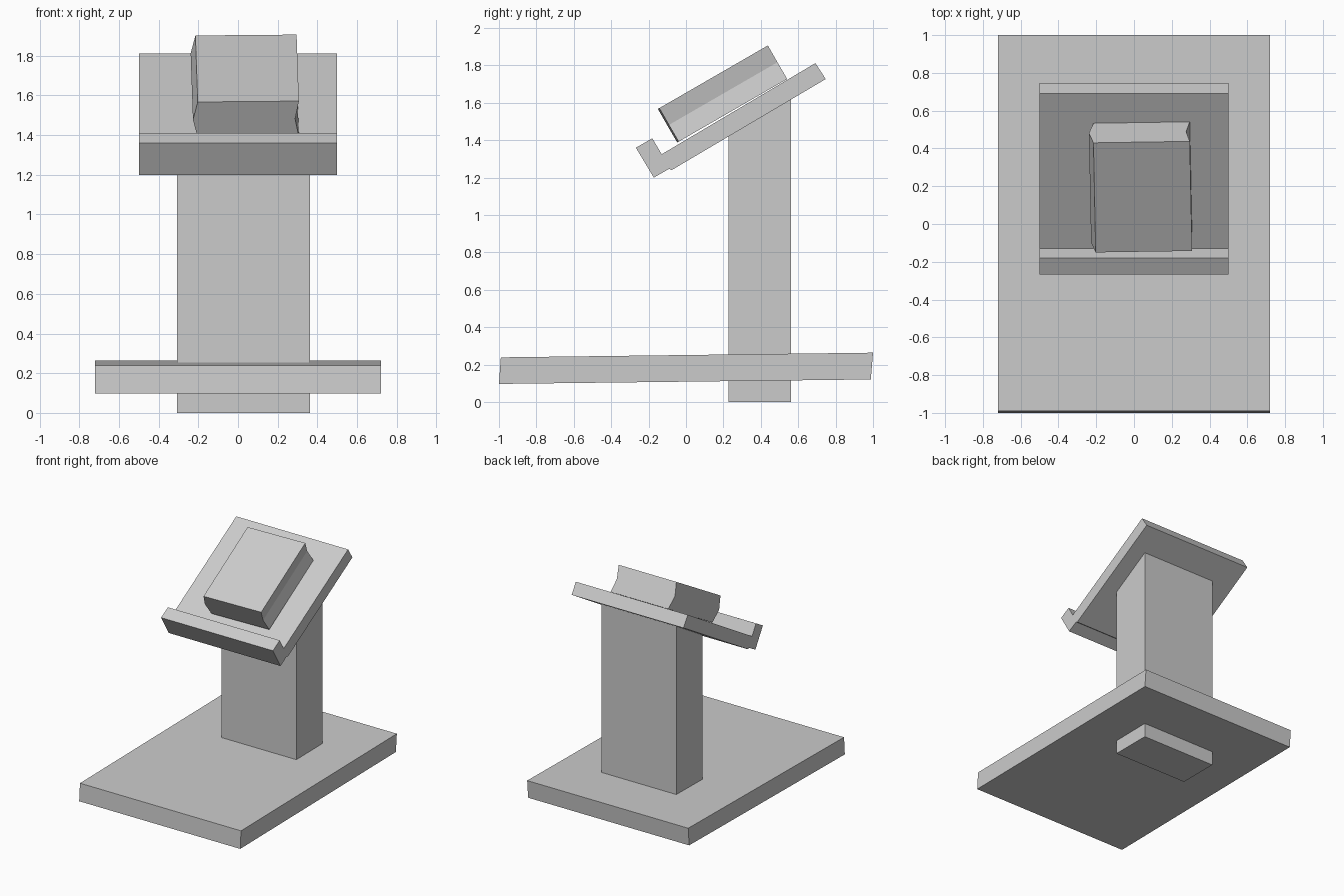
import bpy
import bmesh
from math import radians
from mathutils import Matrix, Vector

cube = bpy.data.objects.get("Cube")
if cube:
    bpy.data.objects.remove(cube, do_unlink=True)

GREY = (0.6, 0.6, 0.6, 1.0)
grey = bpy.data.materials.new("plain_grey")
grey.use_nodes = True
grey.diffuse_color = GREY
for node in grey.node_tree.nodes:
    if node.type == "BSDF_PRINCIPLED":
        node.inputs["Base Color"].default_value = GREY


def extrude_profile(name, points, push, matrix=Matrix()):
    """Extrude a closed 3D outline by a vector into a flat-faced solid."""
    bm = bmesh.new()
    face = bm.faces.new([bm.verts.new(p) for p in points])
    result = bmesh.ops.extrude_face_region(bm, geom=[face], use_keep_orig=True)
    moved = [g for g in result["geom"] if isinstance(g, bmesh.types.BMVert)]
    bmesh.ops.translate(bm, verts=moved, vec=Vector(push))
    bmesh.ops.recalc_face_normals(bm, faces=bm.faces)
    mesh = bpy.data.meshes.new(name)
    bm.to_mesh(mesh)
    bm.free()
    obj = bpy.data.objects.new(name, mesh)
    obj.matrix_world = matrix
    mesh.materials.append(grey)
    bpy.context.collection.objects.link(obj)
    return obj


def side_profile(name, outline, left, right):
    """Solid from a (y, z) outline spanning two x positions."""
    return extrude_profile(name, [(left, y, z) for y, z in outline],
                           (right - left, 0, 0))


# Slightly tilted floor slab
side_profile("base_slab", [(-1, 0.097), (-0.99, 0.239), (1, 0.264), (0.988, 0.121)],
             -0.72, 0.72)

# Post through the slab, its top cut to the slope of the desk
side_profile("post", [(0.226, 0), (0.562, 0), (0.562, 1.64), (0.226, 1.44)],
             -0.307, 0.364)

# Sloping desk with a raised lip along its front edge
side_profile("reading_desk",
             [(-0.172, 1.2), (-0.09, 1.247), (-0.077, 1.24), (0.747, 1.727),
              (0.692, 1.812), (-0.13, 1.325), (-0.18, 1.41), (-0.268, 1.36)],
             -0.5, 0.5)

# Closed book: rounded spine on one side, hollow page edge on the other
half, thick, bulge = 0.255, 0.207, 0.024
book_end = [(-half, 0, 0), (half, 0, 0), (half - bulge * 0.8, 0, thick / 2),
            (half, 0, thick), (-half, 0, thick), (-half - bulge, 0, thick / 2)]
placement = (Matrix.Translation((0.052, -0.043, 1.39))
             @ Matrix.Rotation(radians(30), 4, "X")
             @ Matrix.Rotation(radians(1), 4, "Z"))
extrude_profile("book", book_end, (0, 0.67, 0), placement)
